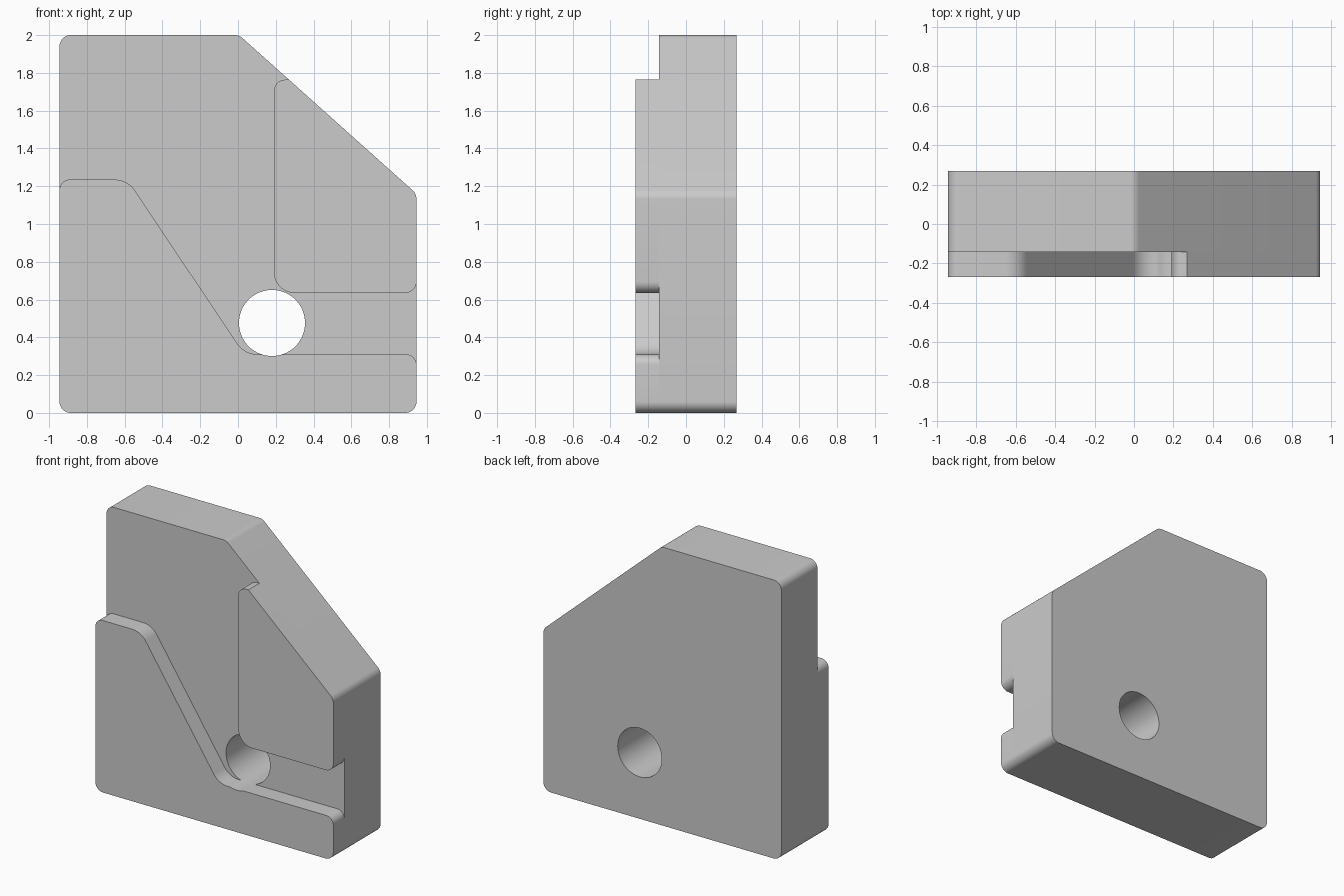
import bpy, bmesh, math
from mathutils import Vector

if "Cube" in bpy.data.objects:
    bpy.data.objects.remove(bpy.data.objects["Cube"], do_unlink=True)

FRONT, STEP, BACK = -0.268, -0.143, 0.268
SIDE = 0.945

grey = bpy.data.materials.new("plain_grey")
grey.use_nodes = True
grey.diffuse_color = (0.6, 0.6, 0.6, 1)
grey.node_tree.nodes["Principled BSDF"].inputs["Base Color"].default_value = (0.6, 0.6, 0.6, 1)


def rounded(corners, steps=10):
    """Outline in x, z with each corner (x, z, radius) filleted."""
    out = []
    for i, (x, z, r) in enumerate(corners):
        p = Vector((x, z))
        if r == 0:
            out.append(p)
            continue
        a = (Vector(corners[i - 1][:2]) - p).normalized()
        b = (Vector(corners[(i + 1) % len(corners)][:2]) - p).normalized()
        half = a.angle(b) / 2
        centre = p + (a + b).normalized() * r / math.sin(half)
        reach = r / math.tan(half)
        start, end = p + a * reach - centre, p + b * reach - centre
        sweep = start.angle(end)
        for k in range(steps + 1):
            t = k / steps
            out.append(centre + (start * math.sin((1 - t) * sweep)
                                 + end * math.sin(t * sweep)) / math.sin(sweep))
    return out


def slab(name, outline, y0, y1):
    """Extrude an x, z outline from y0 to y1."""
    bm = bmesh.new()
    face = bm.faces.new([bm.verts.new((p.x, y0, p.y)) for p in outline])
    new = bmesh.ops.extrude_face_region(bm, geom=[face])["geom"]
    bmesh.ops.translate(bm, vec=(0, y1 - y0, 0),
                        verts=[v for v in new if isinstance(v, bmesh.types.BMVert)])
    bmesh.ops.recalc_face_normals(bm, faces=bm.faces)
    mesh = bpy.data.meshes.new(name)
    bm.to_mesh(mesh)
    bm.free()
    mesh.materials.append(grey)
    ob = bpy.data.objects.new(name, mesh)
    bpy.context.collection.objects.link(ob)
    return ob


# Back plate with the sloping shoulder
plate = slab("back_plate", rounded([
    (-SIDE, 0, 0.06), (SIDE, 0, 0.06), (SIDE, 1.16, 0.065),
    (0.006, 2, 0.065), (-SIDE, 2, 0.06)]), STEP, BACK)

# Raised pads either side of the channel
lower = slab("lower_pad", rounded([
    (-SIDE, 0, 0.06), (SIDE, 0, 0.06), (SIDE, 0.31, 0.055),
    (0.034, 0.31, 0.13), (-0.584, 1.235, 0.13), (-SIDE, 1.235, 0.055)]), FRONT, STEP)
upper = slab("upper_pad", rounded([
    (0.19, 0.635, 0.11), (SIDE, 0.635, 0.06), (SIDE, 1.16, 0.065),
    (0.27, 1.764, 0), (0.19, 1.764, 0.06)]), FRONT, STEP)

# Round through hole
circle = [Vector((0.18 + 0.175 * math.cos(a), 0.476 + 0.175 * math.sin(a)))
          for a in (math.tau * k / 64 for k in range(64))]
cutter = slab("hole_cutter", circle, -0.5, 0.5)
cutter.hide_render = True

for ob in (plate, lower, upper):
    bpy.ops.object.select_all(action="DESELECT")
    bpy.context.view_layer.objects.active = ob
    ob.select_set(True)
    cut = ob.modifiers.new("hole", "BOOLEAN")
    cut.operation = "DIFFERENCE"
    cut.solver = "EXACT"
    cut.object = cutter
    bpy.ops.object.modifier_apply(modifier=cut.name)
    bpy.ops.object.shade_smooth_by_angle(angle=math.radians(30))

bpy.data.objects.remove(cutter, do_unlink=True)
